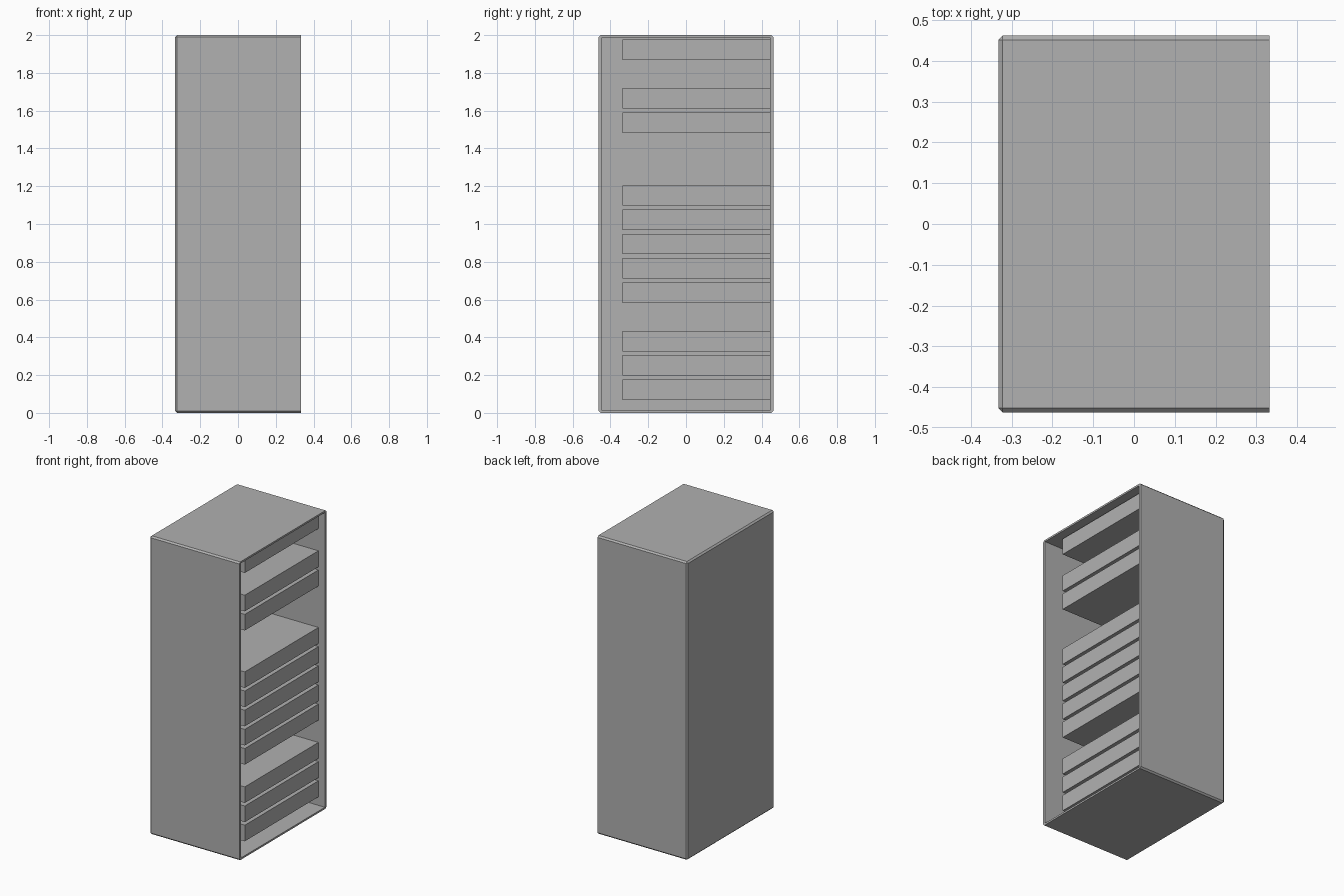
import bpy
import bmesh
from mathutils import Vector

default = bpy.data.objects.get("Cube")
if default:
    bpy.data.objects.remove(default, do_unlink=True)

# Overall cabinet size and fittings
W, D, H = 0.666, 0.924, 2.0
INNER_Y, WALL_Z = 0.445, 0.012
BACK_X = -0.315

grey = bpy.data.materials.new("neutral grey")
grey.use_nodes = True
grey.diffuse_color = (0.44, 0.44, 0.44, 1)
grey.node_tree.nodes["Principled BSDF"].inputs["Base Color"].default_value = grey.diffuse_color


def box(lo, hi):
    """A bmesh box spanning two opposite corners."""
    lo, hi = Vector(lo), Vector(hi)
    bm = bmesh.new()
    bmesh.ops.create_cube(bm, size=1)
    bmesh.ops.scale(bm, vec=hi - lo, verts=bm.verts)
    bmesh.ops.translate(bm, vec=(lo + hi) / 2, verts=bm.verts)
    return bm


def finish(bm, name):
    bmesh.ops.recalc_face_normals(bm, faces=bm.faces)
    mesh = bpy.data.meshes.new(name)
    bm.to_mesh(mesh)
    bm.free()
    mesh.materials.append(grey)
    obj = bpy.data.objects.new(name, mesh)
    bpy.context.collection.objects.link(obj)


# Cabinet shell, hollowed from the open side
bm = box((-W / 2, -D / 2, 0), (W / 2, D / 2, H))
bm.normal_update()
outer = set(bm.verts)
opening = max(bm.faces, key=lambda f: f.normal.x)
bmesh.ops.inset_individual(bm, faces=[opening], thickness=0.01)
for v in opening.verts:
    v.co.y = INNER_Y if v.co.y > 0 else -INNER_Y
    v.co.z = H - WALL_Z if v.co.z > H / 2 else WALL_Z
cavity = bmesh.ops.extrude_discrete_faces(bm, faces=[opening])["faces"][0]
for v in cavity.verts:
    v.co.x = BACK_X

# Chamfer every outer edge except those around the opening
edges = [e for e in bm.edges
         if all(v in outer for v in e.verts)
         and min(v.co.x for v in e.verts) < 0]
bmesh.ops.bevel(bm, geom=edges, offset=0.01, segments=1,
                affect='EDGES', profile=0.5)
finish(bm, "cabinet_shell")

# Stacked units, with some slots left empty
EMPTY = (3, 9, 10, 13)
for slot in range(15):
    if slot in EMPTY:
        continue
    z = 0.069 + 0.1285 * slot
    finish(box((BACK_X, -0.335, z), (0.285, INNER_Y, z + 0.108)),
           f"rack_unit_{slot + 1}")
